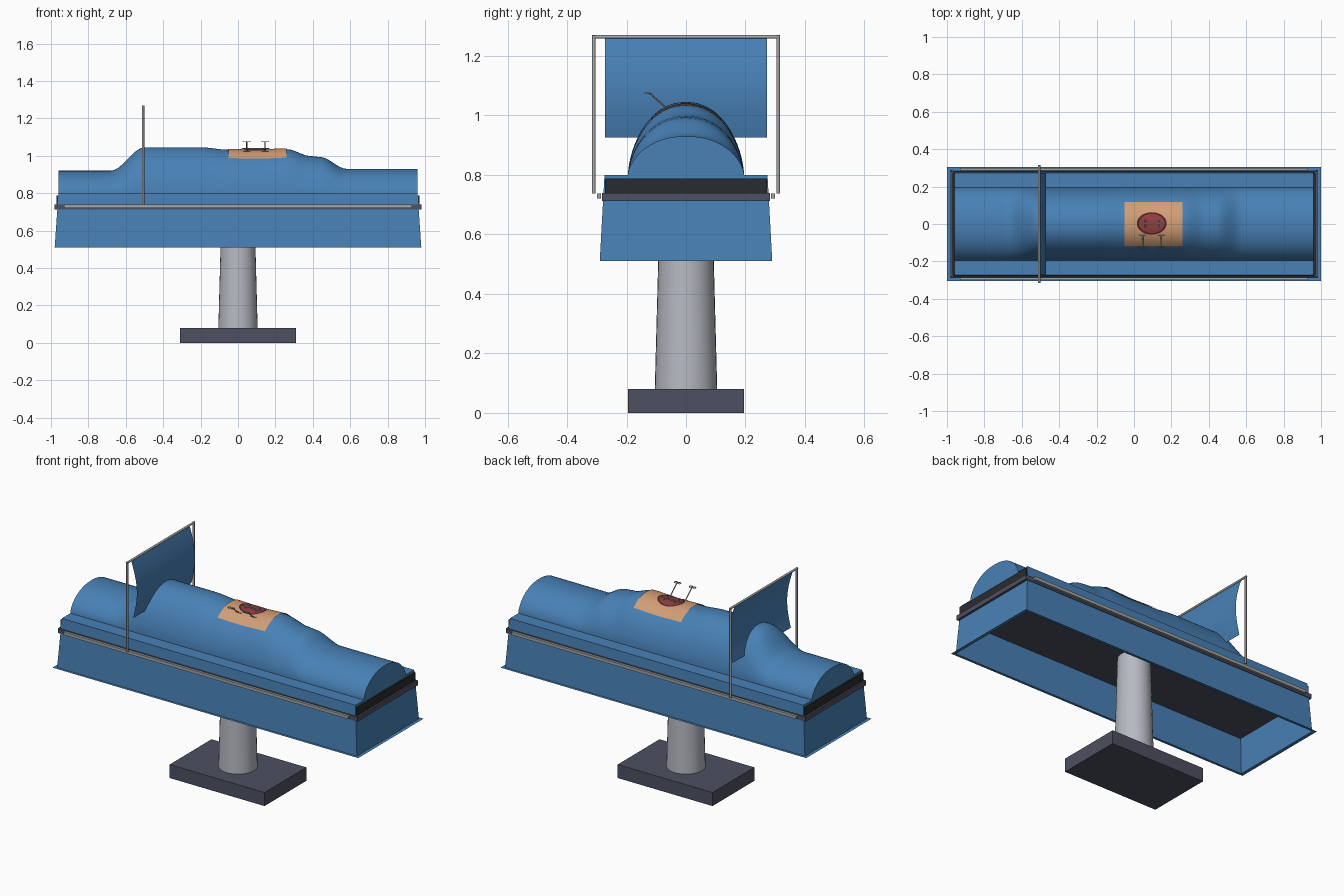
import bpy, bmesh, math
from mathutils import Vector

if "Cube" in bpy.data.objects:
    bpy.data.objects.remove(bpy.data.objects["Cube"])


def material(name, r, g, b):
    m = bpy.data.materials.new(name)
    m.use_nodes = True
    m.diffuse_color = (r, g, b, 1)
    bsdf = next(n for n in m.node_tree.nodes if n.type == 'BSDF_PRINCIPLED')
    bsdf.inputs["Base Color"].default_value = (r, g, b, 1)
    bsdf.inputs["Roughness"].default_value = 0.6
    return m


BLUE = material("drape blue", 0.065, 0.22, 0.47)
SLATE = material("slate frame", 0.075, 0.08, 0.12)
BLACK = material("mattress black", 0.022, 0.025, 0.03)
METAL = material("column metal", 0.47, 0.49, 0.54)
STEEL = material("rail steel", 0.36, 0.37, 0.38)
SKIN = material("skin", 0.64, 0.34, 0.18)
RED = material("wound red", 0.28, 0.05, 0.05)
DARK_RED = material("wound edge", 0.09, 0.015, 0.02)


def finish(name, bm, mats, smooth=None):
    bmesh.ops.recalc_face_normals(bm, faces=bm.faces[:])
    me = bpy.data.meshes.new(name)
    bm.to_mesh(me)
    bm.free()
    for m in mats:
        me.materials.append(m)
    ob = bpy.data.objects.new(name, me)
    bpy.context.collection.objects.link(ob)
    if smooth:
        bpy.ops.object.select_all(action='DESELECT')
        ob.select_set(True)
        bpy.context.view_layer.objects.active = ob
        bpy.ops.object.shade_smooth_by_angle(angle=math.radians(smooth))
    return ob


def box(name, lo, hi, mat):
    bm = bmesh.new()
    bmesh.ops.create_cube(bm, size=1)
    for v in bm.verts:
        v.co = [(a + b) / 2 + c * (b - a) for a, b, c in zip(lo, hi, v.co)]
    return finish(name, bm, [mat])


def rod(name, a, b, r1, mat, r2=None, sides=12):
    a, b = Vector(a), Vector(b)
    bm = bmesh.new()
    bmesh.ops.create_cone(bm, cap_ends=True, segments=sides, radius1=r1,
                          radius2=r1 if r2 is None else r2, depth=(b - a).length)
    turn = (b - a).to_track_quat('Z', 'Y').to_matrix()
    for v in bm.verts:
        v.co = turn @ v.co + (a + b) / 2
    return finish(name, bm, [mat], 40)


def sheet(bm, rows, closed=False):
    """Skin a grid of points with quads; returns the vertex rows."""
    vs = [[bm.verts.new(p) for p in row] for row in rows]
    for r0, r1 in zip(vs, vs[1:]):
        n = len(r0)
        for j in range(n if closed else n - 1):
            k = (j + 1) % n
            bm.faces.new((r0[j], r0[k], r1[k], r1[j]))
    return vs


def spread(a, b, n):
    return [a + (b - a) * i / n for i in range(n + 1)]


# Body outline under the drape: height along the table, domed across it
SHELF = 0.80
CREST = [(-0.96, 0.92), (-0.68, 0.92), (-0.5, 1.045), (-0.2, 1.045), (-0.05, 1.032),
         (0.1, 1.028), (0.26, 1.035), (0.39, 0.998), (0.44, 0.993), (0.58, 0.93), (0.96, 0.93)]


def crest(x):
    for (x0, z0), (x1, z1) in zip(CREST, CREST[1:]):
        if x <= x1:
            t = max(0, (x - x0) / (x1 - x0))
            return z0 + (z1 - z0) * t * t * (3 - 2 * t)
    return CREST[-1][1]


def body_z(x, y):
    t = min(1, abs(y) / 0.195)
    return SHELF + (crest(x) - SHELF) * (1 - t ** 2.2) ** 0.6


# Pedestal
box("base", (-0.31, -0.195, 0), (0.31, 0.195, 0.08), SLATE)
rod("column", (0, 0, 0.08), (0, 0, 0.715), 0.105, METAL, 0.088, 32)

# Table top with side rails
box("table_frame", (-0.98, -0.283, 0.712), (0.98, 0.283, 0.739), SLATE)
box("mattress", (-0.97, -0.273, 0.739), (0.97, 0.273, 0.788), BLACK)
for side, s in (("right", -1), ("left", 1)):
    ys = sorted((s * 0.286, s * 0.3))
    box(("front" if s < 0 else "back") + "_rail", (-0.93, ys[0], 0.72), (0.93, ys[1], 0.738), STEEL)

# Drape over the body
dome = [0.195 * math.sin(a) for a in spread(-math.pi / 2, math.pi / 2, 32)]
across = [-0.274] + dome + [0.274]
bm = bmesh.new()
rows = sheet(bm, [[(x, y, body_z(x, y)) for y in across] for x in spread(-0.96, 0.96, 96)])
for end in (rows[0], rows[-1]):
    bm.faces.new(end[1:-1])
finish("body_drape", bm, [BLUE], 60)

# Hanging skirt with a narrow flat hem
bm = bmesh.new()
rings = []
for x, y, z in ((0.96, 0.274, SHELF), (0.98, 0.29, 0.51), (1.0, 0.305, 0.51)):
    rings.append([(-x, -y, z), (x, -y, z), (x, y, z), (-x, y, z)])
sheet(bm, rings, closed=True)
finish("drape_skirt", bm, [BLUE])

# Screen: two posts, a top bar and a bowed curtain
SX = -0.507
for word, s in (("front", -1), ("back", 1)):
    rod(word + "_screen_post", (SX, s * 0.31, 0.738), (SX, s * 0.31, 1.268), 0.006, STEEL)
rod("screen_bar", (SX, -0.316, 1.264), (SX, 0.316, 1.264), 0.006, STEEL)
bm = bmesh.new()
rows = []
for t in spread(0, 1, 14):
    x = SX + 0.012 * t + 0.03 * math.sin(math.pi * t)
    rows.append([(x, y, 1.26 - 0.335 * t) for y in (-0.272, 0.272)])
sheet(bm, rows)
finish("screen_curtain", bm, [BLUE], 40)

# Skin window in the drape
bm = bmesh.new()
sheet(bm, [[(x, y, body_z(x, y) + 0.005) for y in spread(-0.118, 0.118, 20)]
           for x in spread(-0.05, 0.26, 16)])
finish("skin_window", bm, [SKIN], 60)

# Oval wound with a dark rim
WX = 0.095
bm = bmesh.new()
rings = []
for f in (1, 0.86, 0.6, 0.3, 0.02):
    ring = []
    for i in range(32):
        a = math.tau * i / 32
        x, y = WX + 0.08 * f * math.cos(a), 0.003 + 0.06 * f * math.sin(a)
        ring.append((x, y, body_z(x, y) + 0.008))
    rings.append(ring)
rows = sheet(bm, rings, closed=True)
bm.faces.new(rows[-1])
for f in bm.faces:
    c = f.calc_center_median()
    f.material_index = int(math.hypot((c.x - WX) / 0.08, (c.y - 0.003) / 0.06) > 0.85)
finish("wound", bm, [RED, DARK_RED], 60)

# Retractor lying across the wound
z = body_z(WX, 0) + 0.01
rod("retractor_bar", (WX - 0.07, 0.002, z), (WX + 0.07, 0.002, z), 0.003, STEEL, sides=8)
for i, dx in enumerate((-0.035, 0.035)):
    rod(f"retractor_blade_{i + 1}", (WX + dx, -0.02, z), (WX + dx, 0.022, z), 0.003, STEEL, sides=8)


# Two clamps with ring handles
def ring_handle(name, cx, cy, cz, radius):
    bm = bmesh.new()
    loops = []
    for i in range(13):
        a = math.tau * i / 12
        loops.append([(cx + (radius + 0.0022 * math.cos(b)) * math.cos(a),
                       cy + (radius + 0.0022 * math.cos(b)) * math.sin(a),
                       cz + 0.0022 * math.sin(b)) for b in spread(0, math.tau, 6)[:-1]])
    sheet(bm, loops, closed=True)
    finish(name, bm, [STEEL], 70)


for i, x in enumerate((0.047, 0.145)):
    tag = f"clamp_{i + 1}"
    rod(tag + "_shaft", (x, -0.062, 1.022), (x, -0.122, 1.075), 0.003, STEEL, sides=8)
    rod(tag + "_jaw", (x - 0.018, -0.062, 1.024), (x + 0.018, -0.062, 1.024), 0.0025, STEEL, sides=8)
    for word, s in (("right", -1), ("left", 1)):
        ring_handle(f"{tag}_{word}_ring", x + s * 0.011, -0.129, 1.075, 0.009)
